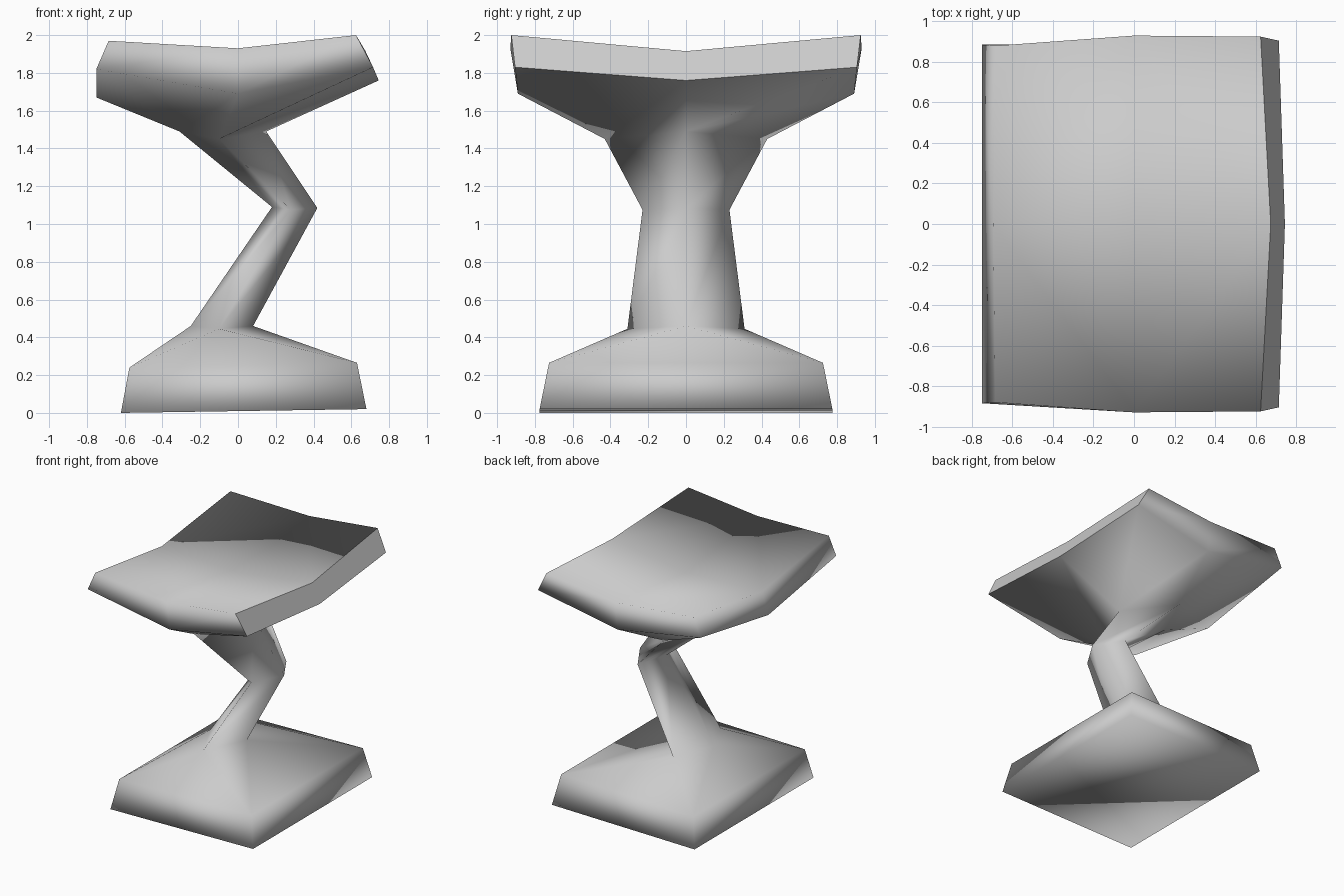
import bpy
import bmesh

cube = bpy.data.objects.get("Cube")
if cube:
    bpy.data.objects.remove(cube, do_unlink=True)

# Plain grey stone
stone = bpy.data.materials.new("grey_stone")
stone.use_nodes = True
grey = (0.6, 0.6, 0.6, 1)
stone.diffuse_color = grey
stone.node_tree.nodes["Principled BSDF"].inputs["Base Color"].default_value = grey

bm = bmesh.new()


def ring(half):
    """Section with up to eight slots, counted from the +x tip round to the -x tip, then mirrored in y."""
    slots = [None] * 8
    for slot, (x, y, z) in half.items():
        slots[slot] = bm.verts.new((x, y, z))
        if y:
            slots[8 - slot] = bm.verts.new((x, -y, z))
    return slots


def square(right, left):
    return ring({1: right, 3: left})


def diamond(right, side, left):
    return ring({0: right, 2: side, 4: left})


def bridge(lower, upper):
    """Join two sections, with triangles wherever only one of them has a point."""
    a, b = lower[0] or lower[-1], upper[0] or upper[-1]
    faces = []
    for slot in (1, 2, 3, 4, 5, 6, 7, 0):
        c, d = lower[slot], upper[slot]
        corners = [v for v in (a, c, d, b) if v]
        if len(corners) > 2:
            faces.append(bm.faces.new(corners))
        a, b = c or a, d or b
    return faces


# Square foot
foot_bottom = square((0.68, 0.775, 0.02), (-0.62, 0.775, 0))
foot_shoulder = square((0.63, 0.725, 0.265), (-0.575, 0.725, 0.24))

# Crooked four-sided stem
stem_bottom = diamond((0.08, 0, 0.46), (-0.1, 0.31, 0.445), (-0.25, 0, 0.46))
knee = diamond((0.42, 0, 1.085), (0.28, 0.23, 1.075), (0.18, 0, 1.09))
stem_top = diamond((0.15, 0, 1.49), (-0.1, 0.43, 1.45), (-0.31, 0, 1.49))

# Saddle-shaped slab
slab_bottom = ring({0: (0.745, 0, 1.76), 1: (0.715, 0.905, 1.83), 2: (0, 0.89, 1.69),
                    3: (-0.75, 0.885, 1.82), 4: (-0.75, 0, 1.67)})
slab_top = ring({0: (0.675, 0, 1.915), 1: (0.625, 0.925, 2), 2: (0, 0.93, 1.93),
                 3: (-0.685, 0.88, 1.97), 4: (-0.695, 0, 1.85)})

sections = [foot_bottom, foot_shoulder, stem_bottom, knee, stem_top, slab_bottom, slab_top]
for lower, upper in zip(sections, sections[1:]):
    walls = bridge(lower, upper)

# Underside and seat surface
bm.faces.new([v for v in foot_bottom if v])
hub = bm.verts.new((0, 0, 1.82))
for i in range(0, 8, 2):
    bm.faces.new((slab_top[i], slab_top[i + 1], slab_top[(i + 2) % 8], hub))

bmesh.ops.recalc_face_normals(bm, faces=bm.faces)
for face in bm.faces:
    face.smooth = True

# Crisp border around the slab's end
end = {walls[0], walls[-1]}
for face in end:
    for edge in face.edges:
        if len(end.intersection(edge.link_faces)) == 1:
            edge.smooth = False

mesh = bpy.data.meshes.new("pedestal_table")
bm.to_mesh(mesh)
bm.free()
mesh.materials.append(stone)
bpy.context.collection.objects.link(bpy.data.objects.new("pedestal_table", mesh))
